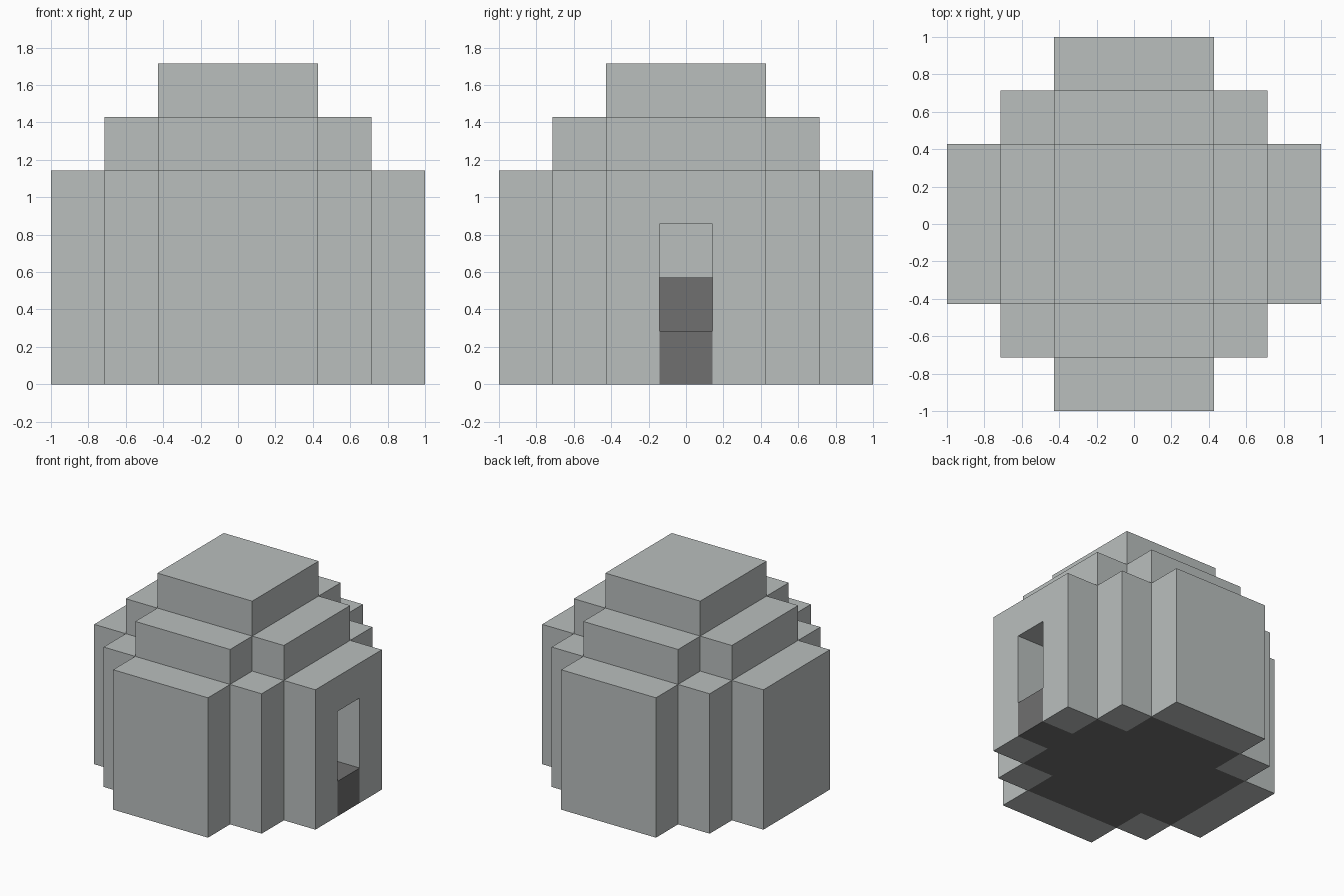
import bpy, bmesh
from mathutils import Vector

if "Cube" in bpy.data.objects:
    bpy.data.objects.remove(bpy.data.objects["Cube"])

U = 2 / 7  # edge of one building block


def material(name, rgb):
    m = bpy.data.materials.new(name)
    m.use_nodes = True
    m.diffuse_color = (*rgb, 1)
    m.node_tree.nodes["Principled BSDF"].inputs["Base Color"].default_value = (*rgb, 1)
    return m


pale = material("pale grey stone", (0.49, 0.52, 0.515))
dark = material("dark grey stone", (0.16, 0.16, 0.16))


def stepped_disc(radius, z, reach):
    """Blocks of one layer: a square with stepped corners."""
    span = range(-radius, radius + 1)
    return {(x, y, z) for x in span for y in span if abs(x) + abs(y) <= reach}


def build(name, cells, occupied, mat):
    """Skin a set of blocks, leaving out faces hidden against other blocks."""
    bm = bmesh.new()
    for cell in cells:
        for axis in range(3):
            for side in (-1, 1):
                step = [0, 0, 0]
                step[axis] = side
                if tuple(c + s for c, s in zip(cell, step)) in occupied:
                    continue
                n = Vector(step) / 2
                a = Vector((n.y, n.z, n.x))
                b = n.cross(a) * 2
                mid = Vector(cell) + Vector((0, 0, 0.5)) + n
                corners = (a + b, b - a, -a - b, a - b)
                face = bm.faces.new([bm.verts.new((mid + c) * U) for c in corners])
                face.normal_update()
                if face.normal.dot(n) < 0:
                    face.normal_flip()
    bmesh.ops.remove_doubles(bm, verts=bm.verts, dist=0.001)
    # merge flat runs of blocks into single faces
    bmesh.ops.dissolve_limit(bm, angle_limit=0.01, verts=bm.verts, edges=bm.edges)
    mesh = bpy.data.meshes.new(name)
    bm.to_mesh(mesh)
    bm.free()
    mesh.materials.append(mat)
    obj = bpy.data.objects.new(name, mesh)
    bpy.context.collection.objects.link(obj)


# hollow dome: four tall layers, a smaller ring and a square cap
walls = set()
for z in range(4):
    walls |= stepped_disc(3, z, 4) - stepped_disc(2, z, 3)
walls |= stepped_disc(2, 4, 3) - stepped_disc(1, 4, 2)
cap = stepped_disc(1, 5, 2)

# doorway through the +x wall
walls -= {(3, 0, z) for z in range(3)}

# dark floor with its threshold, and a bench along the far wall
floor = stepped_disc(2, 0, 3) | {(3, 0, 0)}
bench = {(-2, y, 1) for y in (-1, 0, 1)}

everything = walls | cap | floor | bench
build("dome_walls", walls, everything, pale)
build("dome_cap", cap, everything, pale)
build("floor", floor, everything, dark)
build("bench", bench, everything, dark)
